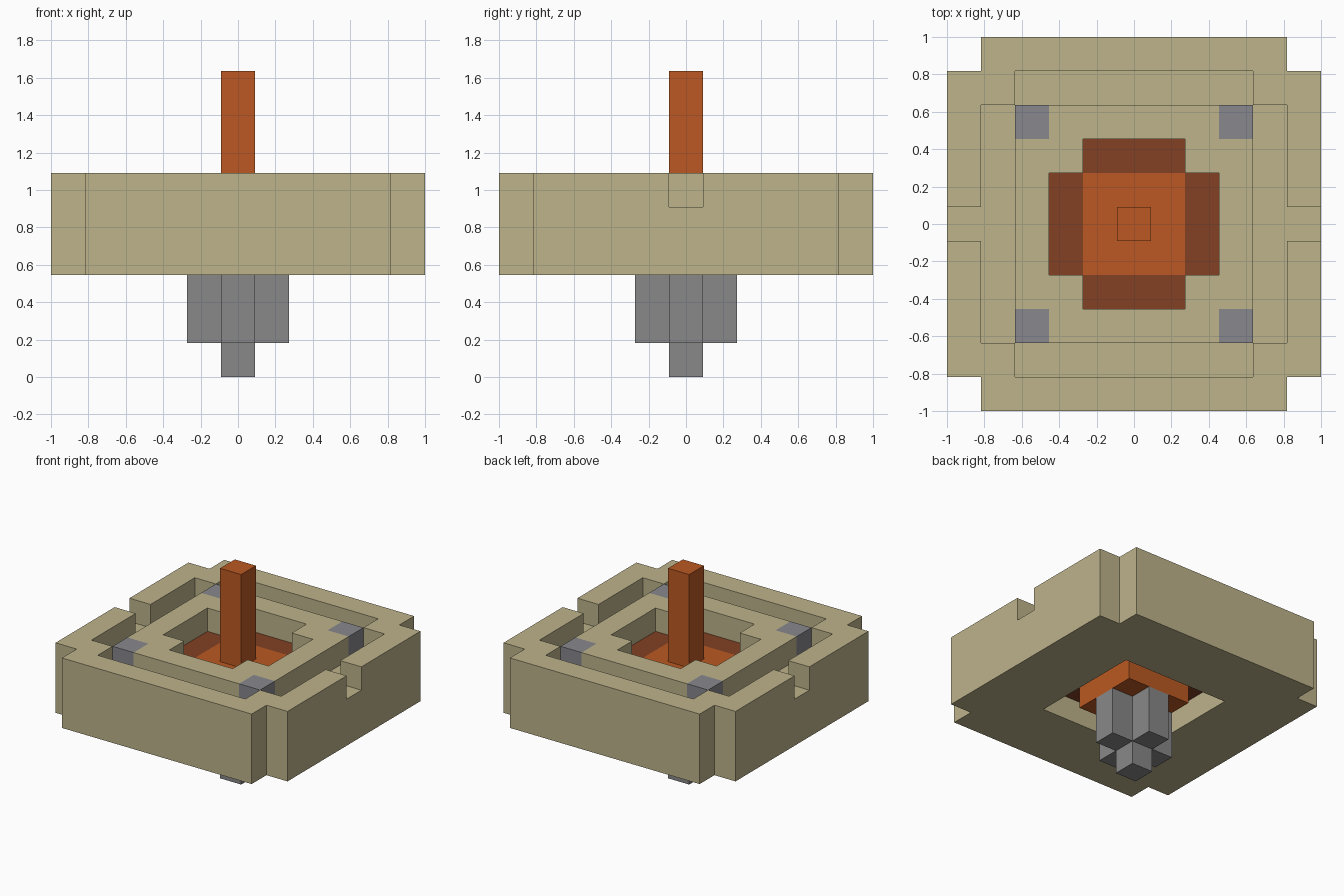
import bpy
import bmesh
from mathutils import Vector

if "Cube" in bpy.data.objects:
    bpy.data.objects.remove(bpy.data.objects["Cube"], do_unlink=True)

U = 2 / 11  # block unit


def linear(c):
    c /= 255
    return c / 12.92 if c <= 0.04045 else ((c + 0.055) / 1.055) ** 2.4


def material(name, *rgb):
    mat = bpy.data.materials.new(name)
    mat.use_nodes = True
    colour = [linear(c) for c in rgb] + [1]
    mat.diffuse_color = colour
    mat.node_tree.nodes["Principled BSDF"].inputs["Base Color"].default_value = colour
    return mat


SAND = material("sand", 189, 179, 139)
ORANGE = material("orange", 187, 89, 34)
BROWN = material("brown", 130, 64, 36)
STEEL = material("steel grey", 136, 136, 136)
BLUE_GREY = material("blue grey", 136, 136, 141)


def blocks(name, rule, levels, mat):
    """Outer skin of all unit blocks at which rule(x, y, level) holds."""
    solid = {(x, y, z) for x in range(-5, 6) for y in range(-5, 6)
             for z in levels if rule(x, y, z)}
    bm = bmesh.new()
    for cell in solid:
        for axis in range(3):
            for side in (-1, 1):
                near = list(cell)
                near[axis] += side
                if tuple(near) in solid:
                    continue
                n, a = Vector(), Vector()
                n[axis] = side / 2
                a[(axis + 1) % 3] = 0.5
                b = n.cross(a) * 2
                mid = Vector(cell) + Vector((0, 0, 0.5)) + n
                bm.faces.new([bm.verts.new((mid + d) * U)
                              for d in (-a - b, a - b, a + b, b - a)])
    bmesh.ops.remove_doubles(bm, verts=bm.verts, dist=U / 100)
    mesh = bpy.data.meshes.new(name)
    bm.to_mesh(mesh)
    bm.free()
    mesh.materials.append(mat)
    obj = bpy.data.objects.new(name, mesh)
    bpy.context.collection.objects.link(obj)
    return obj


def in_cross(x, y, length):
    """Cross with three-wide arms."""
    return max(abs(x), abs(y)) <= length and min(abs(x), abs(y)) <= 1


def housing_rule(x, y, z):
    ax, ay = abs(x), abs(y)
    if ax == 5 and ay == 5:            # cut corners
        return False
    if z == 3:                         # square opening underneath
        return max(ax, ay) > 2
    if in_cross(x, y, 2):              # cross-shaped well
        return False
    if z == 5:
        groove = max(ax, ay) == 4 and min(ax, ay) <= 3
        notch = ax == 5 and y == 0
        corner_stud = ax == 3 and ay == 3
        return not (groove or notch or corner_stud)
    return True


# Housing with its groove, side notches and central well
blocks("housing", housing_rule, range(3, 6), SAND)

# Studs set flush in the corners of the inner block
blocks("corner_studs", lambda x, y, z: abs(x) == 3 and abs(y) == 3, [5], BLUE_GREY)

# Well floor: brown arms around the orange core
blocks("well_arms", lambda x, y, z: in_cross(x, y, 2) and max(abs(x), abs(y)) == 2,
       [4], BROWN)

# Core block with the upright rod
blocks("core_and_rod",
       lambda x, y, z: max(abs(x), abs(y)) <= (1 if z < 5 else 0),
       range(3, 9), ORANGE)

# Plus-shaped stem with a narrow tip
blocks("stem", lambda x, y, z: abs(x) + abs(y) <= (1 if z > 0 else 0),
       range(3), STEEL)
